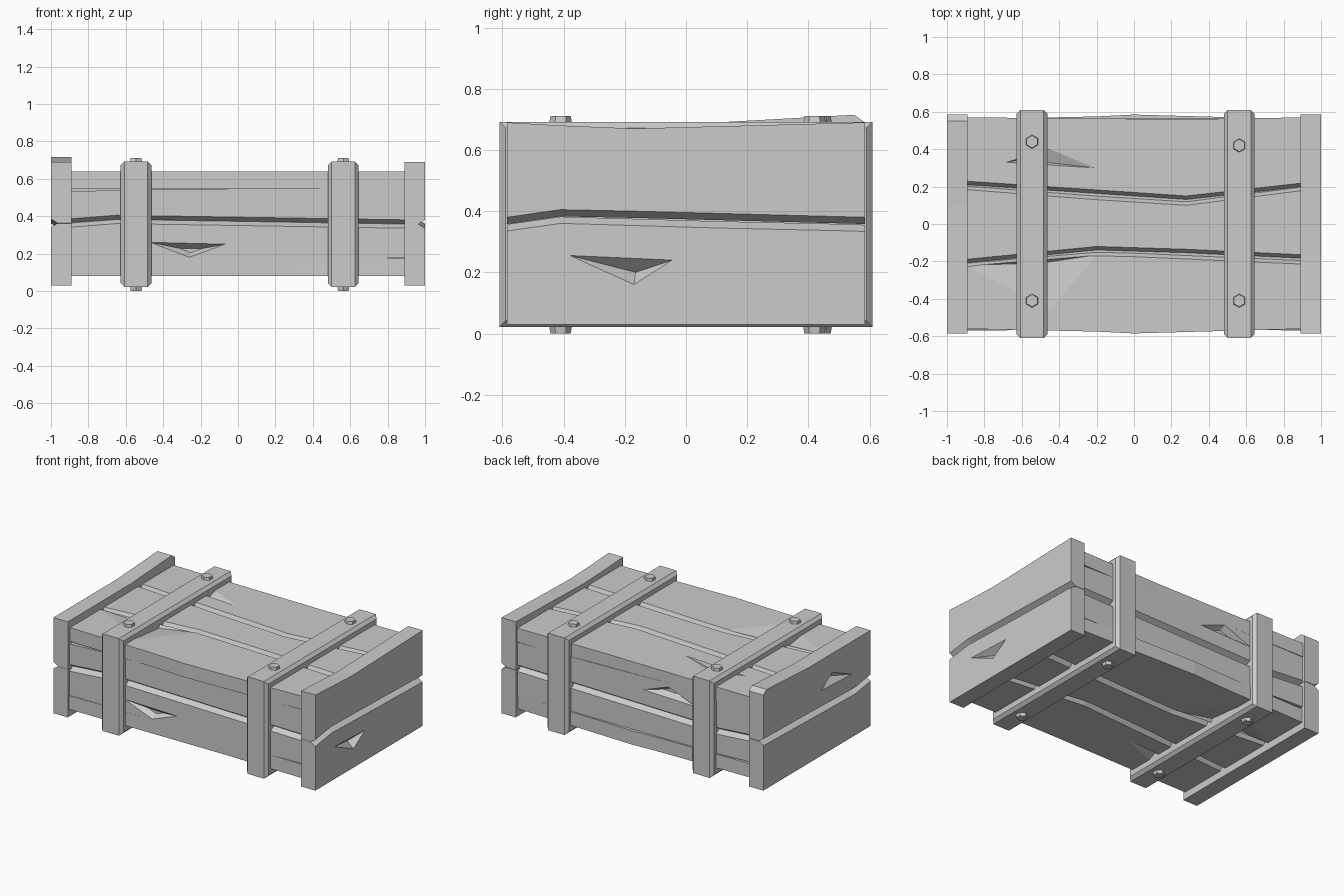
import bpy, bmesh
from math import pi
from mathutils import Matrix, Vector

if "Cube" in bpy.data.objects:
    bpy.data.objects.remove(bpy.data.objects["Cube"])

MID = Vector((0, 0, 0.36))
IDENT = Matrix.Identity(4)


def half_turn(axis):
    return Matrix.Translation(MID) @ Matrix.Rotation(pi, 4, axis) @ Matrix.Translation(-MID)


def finish(name, bm):
    bmesh.ops.recalc_face_normals(bm, faces=bm.faces)
    me = bpy.data.meshes.new(name)
    bm.to_mesh(me)
    bm.free()
    ob = bpy.data.objects.new(name, me)
    bpy.context.collection.objects.link(ob)
    return ob


def plank(name, stations, d0, d1, place, turn=IDENT, g=(0, 0), cut=None):
    """Loft (along, low edge, high edge) stations; g = groove chamfer per side.
    cut = three points on the outer face and an apex, all (along, across, depth)."""
    bm = bmesh.new()
    rings = []
    for s, lo, hi in stations:
        dm = d1 - 0.035
        sec = [(lo - g[0], d0), (lo - g[0], dm), (lo, d1),
               (hi, d1), (hi + g[1], dm), (hi + g[1], d0)]
        rings.append([bm.verts.new(turn @ Vector(place(s, v, d))) for v, d in sec])
    for a, b in zip(rings, rings[1:]):
        for i in range(6):
            j = (i + 1) % 6
            bm.faces.new((a[i], a[j], b[j], b[i]))
    bm.faces.new(rings[0])
    bm.faces.new(rings[-1])
    ob = finish(name, bm)
    if cut:
        chip(ob, cut, d1, place, turn)
    return ob


def chip(ob, cut, d1, place, turn):
    tri, (s, v, depth) = cut
    bm = bmesh.new()
    ring = [bm.verts.new(turn @ Vector(place(a, b, d1))) for a, b in tri]
    for d in (d1 - depth, d1 + 0.05):
        tip = bm.verts.new(turn @ Vector(place(s, v, d)))
        for i in range(3):
            bm.faces.new((ring[i], ring[(i + 1) % 3], tip))
    cutter = finish("chip_cutter", bm)
    cutter.hide_render = True
    mod = ob.modifiers.new("chip", 'BOOLEAN')
    mod.operation = 'DIFFERENCE'
    mod.solver = 'EXACT'
    mod.object = cutter
    bpy.context.view_layer.update()
    dg = bpy.context.evaluated_depsgraph_get()
    me = bpy.data.meshes.new_from_object(ob.evaluated_get(dg))
    ob.modifiers.clear()
    ob.data = me
    bpy.data.objects.remove(cutter)


def box(name, lo, hi, chamfer=0):
    bm = bmesh.new()
    bmesh.ops.create_cube(bm, size=1)
    for v in bm.verts:
        v.co = [(a + b) / 2 + c * (b - a) for a, b, c in zip(lo, hi, v.co)]
    if chamfer:
        # only the rims that run around the strap
        rims = [e for e in bm.edges if abs(e.verts[0].co.x - e.verts[1].co.x) < 1e-4]
        bmesh.ops.bevel(bm, geom=rims, offset=chamfer, segments=1, affect='EDGES')
    return finish(name, bm)


# Core that closes the bottoms of the grooves
box("crate_core", (-0.91, -0.53, 0.11), (0.91, 0.53, 0.61))

G = 0.022
flat = lambda s, v, d: (s, v, d)
side = lambda s, v, d: (s, -d, v)
end = lambda s, v, d: (d, s, v)

# Lid and base: three planks each, the base being the lid turned over
for label, turn in (("lid", IDENT), ("base", half_turn('X'))):
    plank(label + "_plank_front",
          [(-0.91, -0.56, -0.23), (-0.2, -0.575, -0.17), (0, -0.585, -0.175), (0.91, -0.56, -0.215)],
          0.545, 0.64, flat, turn, (0, G),
          ([(-0.9, -0.22), (-0.2, -0.165), (-0.45, -0.46)], (-0.5, -0.21, 0.03)))
    plank(label + "_plank_middle",
          [(-0.91, -0.19, 0.185), (-0.2, -0.12, 0.13), (0.28, -0.135, 0.1), (0.91, -0.165, 0.18)],
          0.545, 0.64, flat, turn, (G, G))
    plank(label + "_plank_back",
          [(-0.91, 0.23, 0.57), (0.28, 0.15, 0.56), (0.91, 0.22, 0.57)],
          0.545, 0.64, flat, turn, (G, 0),
          ([(-0.68, 0.33), (-0.45, 0.4), (-0.21, 0.3)], (-0.6, 0.345, 0.05)))

# Long sides: two planks each
for label, turn in (("front", IDENT), ("back", half_turn('X'))):
    plank(label + "_plank_upper",
          [(-0.91, 0.385, 0.53), (-0.65, 0.405, 0.54), (0.91, 0.38, 0.55)],
          0.48, 0.565, side, turn, (G, 0))
    plank(label + "_plank_lower",
          [(-0.91, 0.12, 0.34), (-0.65, 0.14, 0.36), (0, 0.16, 0.35), (0.91, 0.18, 0.335)],
          0.48, 0.565, side, turn, (0, G),
          ([(-0.47, 0.26), (-0.07, 0.25), (-0.26, 0.18)], (-0.25, 0.215, 0.05)))

# End boards: two planks each, the left end being the right end turned over
for label, turn, dip, bump in (("right", IDENT, 0.67, 0.69), ("left", half_turn('Y'), 0.69, 0.69)):
    plank(label + "_end_plank_a",
          [(-0.585, 0.38, 0.69), (-0.41, 0.405, (dip + 0.69) / 2), (-0.17, 0.4, dip), (0.585, 0.38, bump)],
          0.89, 1.0, end, turn, (G, 0))
    low = 0.03 if label == "right" else 0.005
    plank(label + "_end_plank_b",
          [(-0.585, 0.03, 0.335), (-0.41, 0.03, 0.36), (0.1, 0.03, 0.345),
           (0.55, low, 0.335), (0.585, 0.03, 0.333)],
          0.89, 1.0, end, turn, (0, G),
          ([(-0.38, 0.255), (-0.045, 0.24), (-0.17, 0.16)], (-0.165, 0.2, 0.05)))

# Straps around the crate, with tapered hexagonal bolts above and below
for label, x, back_y in (("left", -0.545, 0.44), ("right", 0.563, 0.42)):
    box(label + "_strap", (x - 0.082, -0.61, 0.022), (x + 0.082, 0.61, 0.692), 0.02)
    for y in (-0.41, back_y):
        for where, z, r1, r2 in (("top", 0.697, 0.038, 0.033), ("bottom", 0.014, 0.033, 0.038)):
            bm = bmesh.new()
            bmesh.ops.create_cone(bm, cap_ends=True, segments=6, radius1=r1, radius2=r2, depth=0.028,
                                  matrix=Matrix.Translation((x, y, z)))
            finish(label + "_" + where + "_bolt", bm)
